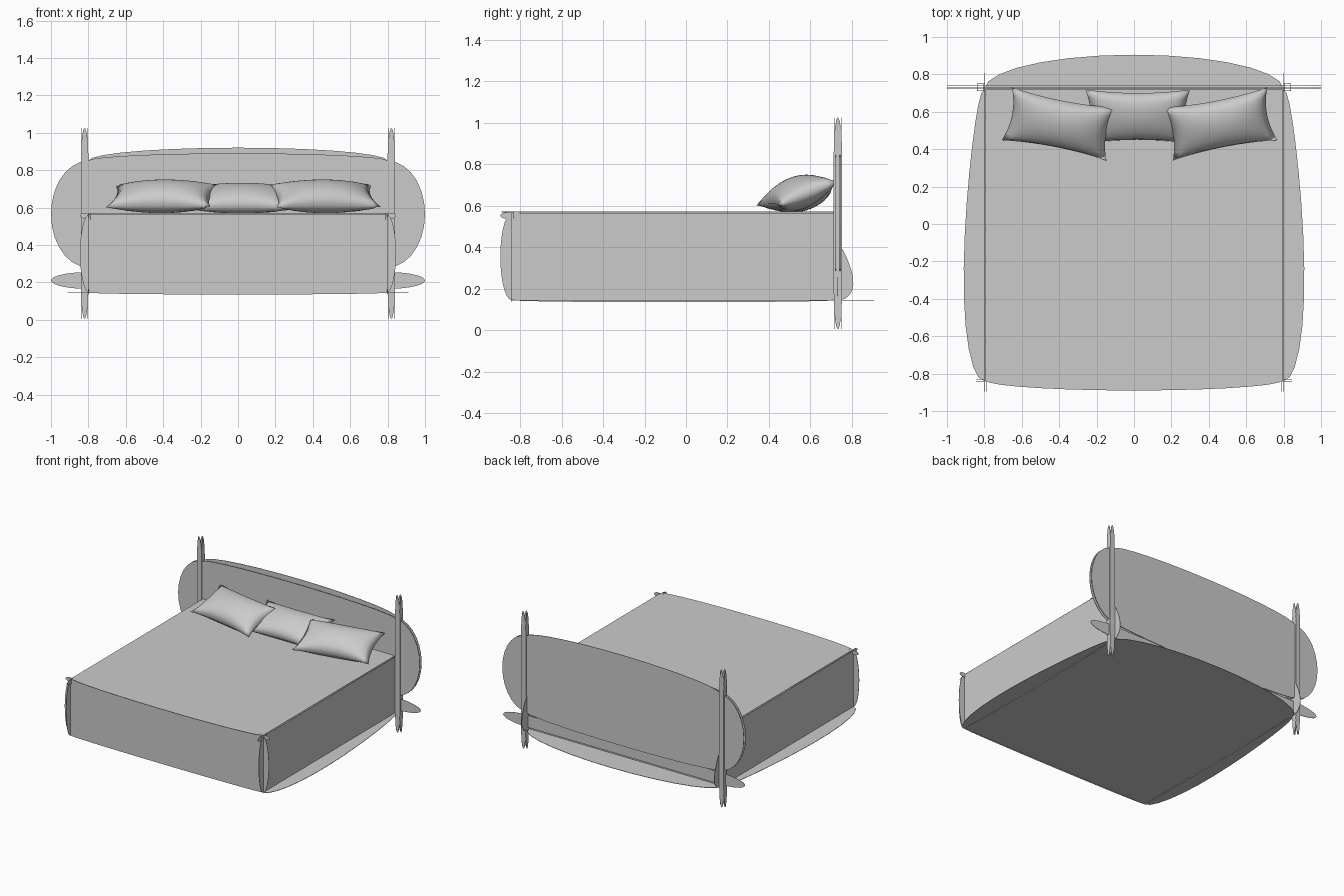
import bpy, bmesh
from math import sin, cos, pi, radians

cube = bpy.data.objects.get("Cube")
if cube:
    bpy.data.objects.remove(cube, do_unlink=True)


def material(name, rgb):
    mat = bpy.data.materials.new(name)
    mat.use_nodes = True
    mat.diffuse_color = (*rgb, 1)
    mat.node_tree.nodes["Principled BSDF"].inputs["Base Color"].default_value = (*rgb, 1)
    return mat


GREY = material("plain grey", (0.6, 0.6, 0.6))


def finish(name, bm):
    mesh = bpy.data.meshes.new(name)
    bm.to_mesh(mesh)
    bm.free()
    mesh.materials.append(GREY)
    obj = bpy.data.objects.new(name, mesh)
    bpy.context.collection.objects.link(obj)
    return obj


def panel(name, u, v, place, low=0, right=0, high=0, left=0, skew=0, steps=14):
    """Thin flat sheet whose four edges can bow outward; place maps (u, v) to 3D."""
    points = []

    def edge(a, b, normal, bulge, lean):
        count = steps if bulge else 1
        for i in range(count):
            t = pi * i / count
            s = (1 - cos(t)) / 2
            out = bulge * sin(t) * (1 - lean * cos(t)) if bulge else 0
            points.append((a[0] + (b[0] - a[0]) * s + normal[0] * out,
                           a[1] + (b[1] - a[1]) * s + normal[1] * out))

    c = [(u[0], v[0]), (u[1], v[0]), (u[1], v[1]), (u[0], v[1])]
    edge(c[0], c[1], (0, -1), low, 0)
    edge(c[1], c[2], (1, 0), right, skew)
    edge(c[2], c[3], (0, 1), high, 0)
    edge(c[3], c[0], (-1, 0), left, -skew)
    bm = bmesh.new()
    bm.faces.new([bm.verts.new(place(*p)) for p in points])
    obj = finish(name, bm)
    solid = obj.modifiers.new("sheet thickness", "SOLIDIFY")
    solid.thickness = 0.003
    solid.offset = 0
    return obj


def across(y):
    return lambda a, b: (a, y, b)


def along(x):
    return lambda a, b: (x, a, b)


def level(z):
    return lambda a, b: (a, b, z)


# Bed body: cover, base sheet, foot and back
panel("bed_cover", (-0.795, 0.795), (-0.835, 0.72), level(0.57), low=0.055)
panel("base_sheet", (-0.8, 0.8), (-0.84, 0.72), level(0.145),
      right=0.105, high=0.185, left=0.105, skew=-0.35)
panel("foot_panel", (-0.795, 0.795), (0.145, 0.565), across(-0.84),
      low=0.01, right=0.05, left=0.05)
panel("back_panel", (-0.79, 0.79), (0.145, 0.57), across(0.712))

# Headboard sheets and the low rail, with rounded wings past the posts
for name, y, top in (("headboard_front", 0.722, 0.04), ("headboard_back", 0.742, 0.07)):
    panel(name, (-0.8, 0.8), (0.28, 0.85), across(y),
          low=0.04, right=0.2, high=top, left=0.2)
panel("head_rail", (-0.8, 0.8), (0.165, 0.255), across(0.732), right=0.2, left=0.2)

for side, sx in (("left", 1), ("right", -1)):
    # Side panel, bowed at the foot, with a low flap behind the headboard
    panel(side + "_side_panel", (-0.84, 0.72), (0.145, 0.565), along(0.797 * sx),
          low=0.01, left=0.055)
    panel(side + "_rear_flap", (0.715, 0.735), (0.145, 0.41), along(0.797 * sx),
          right=0.065, skew=-0.5)

    # Post made of four sheets with pointed ends
    for i, d in enumerate((-0.017, 0.017)):
        panel(f"{side}_post_face_{i}", (0.82 * sx - 0.02, 0.82 * sx + 0.02), (0.185, 0.85),
              across(0.732 + d), low=0.18, high=0.175)
        panel(f"{side}_post_side_{i}", (0.712, 0.752), (0.185, 0.85),
              along(0.82 * sx + d), low=0.18, high=0.175)

    # Pinched cover corner at the foot
    panel(side + "_corner_tuck_along", (-0.845, -0.82), (0.535, 0.57), along(0.79 * sx),
          right=0.03, left=0.05)
    panel(side + "_corner_tuck_across", (0.79 * sx - 0.02, 0.79 * sx + 0.02),
          (0.54, 0.572), across(-0.83), right=0.035, left=0.035)


# Pillows: two domed sheets joined on a pinched rim
def pillow(name, location, yaw, width, depth, height):
    bm = bmesh.new()
    for sign in (1, -1):
        made = bmesh.ops.create_grid(bm, x_segments=18, y_segments=14, size=1)["verts"]
        for vert in made:
            a, b = vert.co.x, vert.co.y
            fall_a, fall_b = max(0, 1 - a * a), max(0, 1 - b * b)
            vert.co = (a * width * (1 - 0.1 * fall_b), b * depth * (1 - 0.13 * fall_a),
                       sign * height * (fall_a * fall_b) ** 0.5)
    bmesh.ops.remove_doubles(bm, verts=bm.verts, dist=0.0005)
    bmesh.ops.recalc_face_normals(bm, faces=bm.faces)
    for face in bm.faces:
        face.smooth = True
    obj = finish(name, bm)
    obj.location = location
    obj.rotation_euler = (radians(22), 0, radians(yaw))


pillow("middle_pillow", (0.02, 0.575, 0.65), 0, 0.28, 0.155, 0.07)
pillow("right_pillow", (-0.4, 0.535, 0.66), -11, 0.285, 0.155, 0.08)
pillow("left_pillow", (0.46, 0.535, 0.66), 11, 0.285, 0.155, 0.08)
